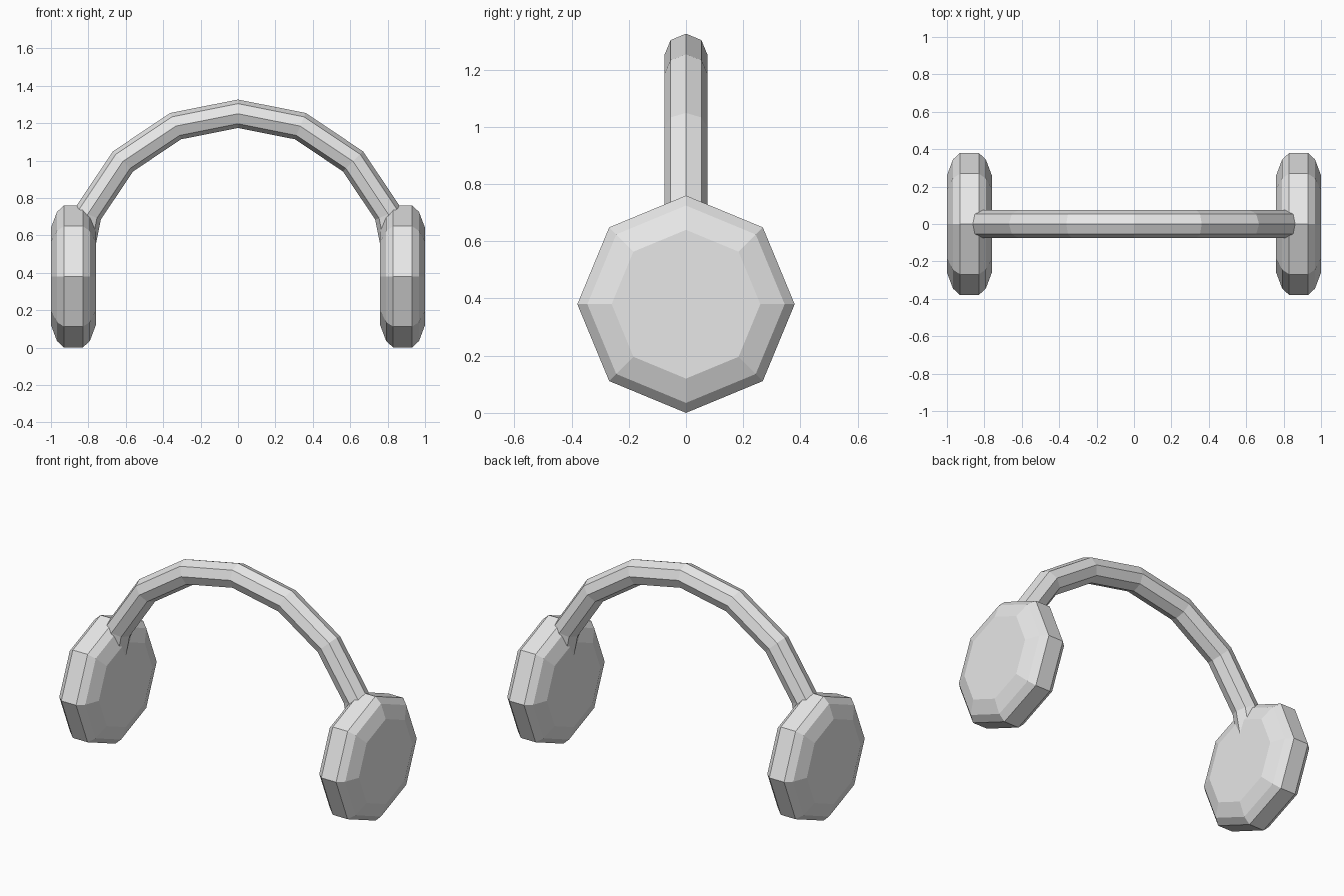
import bpy, bmesh, math

if "Cube" in bpy.data.objects:
    bpy.data.objects.remove(bpy.data.objects["Cube"])

grey = bpy.data.materials.new("light grey")
grey.diffuse_color = (0.8, 0.8, 0.8, 1)
grey.use_nodes = True
grey.node_tree.nodes["Principled BSDF"].inputs["Base Color"].default_value = grey.diffuse_color

SIDES = 8
CUP_X, CUP_Z, CUP_R = 0.88, 0.38, 0.38
BAND_R, TUBE_R = 0.87, 0.076


def loft(name, rings):
    """Skin a list of equal-sized point rings and cap both ends, flat shaded."""
    bm = bmesh.new()
    loops = [[bm.verts.new(p) for p in ring] for ring in rings]
    for a, b in zip(loops, loops[1:]):
        for i in range(SIDES):
            j = (i + 1) % SIDES
            bm.faces.new((a[i], a[j], b[j], b[i]))
    bm.faces.new(loops[0])
    bm.faces.new(loops[-1])
    bmesh.ops.recalc_face_normals(bm, faces=bm.faces)
    mesh = bpy.data.meshes.new(name)
    bm.to_mesh(mesh)
    bm.free()
    mesh.materials.append(grey)
    obj = bpy.data.objects.new(name, mesh)
    bpy.context.collection.objects.link(obj)
    return obj


ANGLES = [2 * math.pi * i / SIDES for i in range(SIDES)]

# Ear cups: octagonal pads with rounded rims (x offset, radius)
PROFILE = [(-0.12, 0.26), (-0.088, 0.345), (-0.05, CUP_R),
           (0.05, CUP_R), (0.088, 0.345), (0.12, 0.26)]
for side, name in ((-1, "left_ear_cup"), (1, "right_ear_cup")):
    loft(name, [[(side * CUP_X + dx, r * math.cos(a), CUP_Z + r * math.sin(a))
                 for a in ANGLES] for dx, r in PROFILE])

# Headband: half ring with an octagonal section, ending inside the cups
band = []
for k in range(9):
    t = math.pi * k / 8
    band.append([((BAND_R + TUBE_R * math.cos(a)) * math.cos(t),
                  TUBE_R * math.sin(a),
                  CUP_Z + (BAND_R + TUBE_R * math.cos(a)) * math.sin(t))
                 for a in ANGLES])
loft("headband", band)
